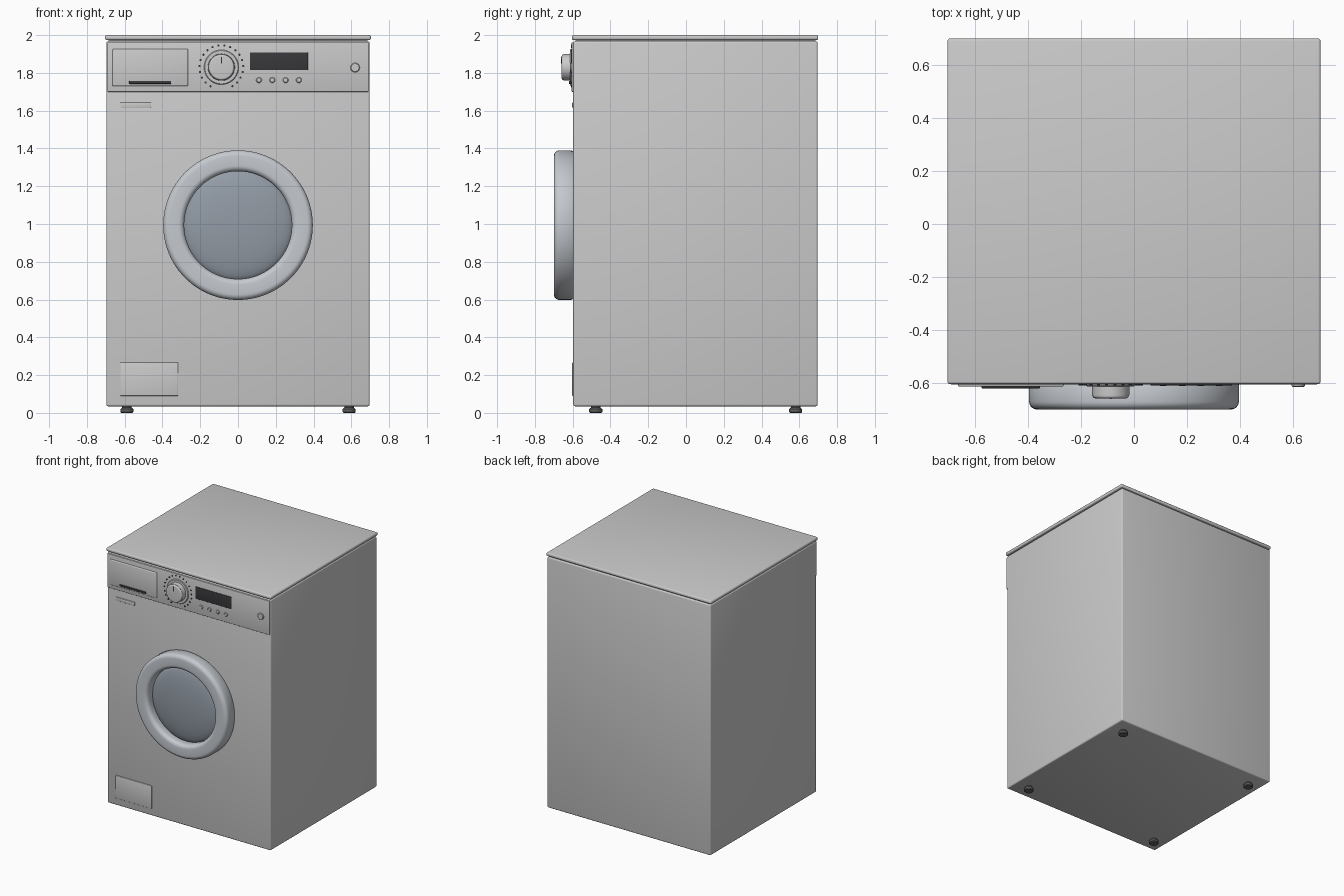
import bpy, bmesh, math
from mathutils import Vector

if "Cube" in bpy.data.objects:
    bpy.data.objects.remove(bpy.data.objects["Cube"])


def material(name, r, g, b):
    m = bpy.data.materials.new(name)
    m.diffuse_color = (r, g, b, 1)
    m.use_nodes = True
    m.node_tree.nodes["Principled BSDF"].inputs["Base Color"].default_value = m.diffuse_color
    return m


BLACK = material("black", 0.04, 0.04, 0.045)
RUBBER = material("rubber", 0.12, 0.12, 0.12)
RING = material("door_ring_grey", 0.56, 0.59, 0.63)
GLASS = material("smoked_glass", 0.29, 0.33, 0.38)


def finish(bm, name, mat=None):
    bmesh.ops.recalc_face_normals(bm, faces=bm.faces)
    me = bpy.data.meshes.new(name)
    bm.to_mesh(me)
    bm.free()
    ob = bpy.data.objects.new(name, me)
    bpy.context.collection.objects.link(ob)
    if mat:
        me.materials.append(mat)
    bpy.ops.object.select_all(action='DESELECT')
    ob.select_set(True)
    bpy.context.view_layer.objects.active = ob
    bpy.ops.object.shade_smooth_by_angle(angle=math.radians(35))
    return ob


def box(name, x, y, z, bevel=0.0, mat=None):
    """Box from (min, max) pairs with optional rounded edges."""
    bm = bmesh.new()
    bmesh.ops.create_cube(bm, size=1)
    for v in bm.verts:
        v.co = Vector([(a + b) / 2 + c * (b - a) for c, (a, b) in zip(v.co, (x, y, z))])
    if bevel:
        bmesh.ops.bevel(bm, geom=bm.edges[:], offset=bevel, segments=3,
                        profile=0.5, affect='EDGES')
    return finish(bm, name, mat)


def lathe(name, profile, centre, axis='Y', steps=48, mat=None):
    """Spin (radius, position along axis) points around Y or Z."""
    cx, c2 = centre
    bm = bmesh.new()
    if axis == 'Y':
        verts = [bm.verts.new((cx + r, p, c2)) for r, p in profile]
        cen, ax = (cx, 0, c2), (0, 1, 0)
    else:
        verts = [bm.verts.new((cx + r, c2, p)) for r, p in profile]
        cen, ax = (cx, c2, 0), (0, 0, 1)
    edges = [bm.edges.new(e) for e in zip(verts, verts[1:])]
    bmesh.ops.spin(bm, geom=verts + edges, cent=cen, axis=ax,
                   angle=math.tau, steps=steps, use_duplicate=False)
    bmesh.ops.remove_doubles(bm, verts=bm.verts, dist=1e-5)
    return finish(bm, name, mat)


def arc(r, p, rad, a0, a1, n=6):
    """Rounded corner points for a lathe profile."""
    return [(r + rad * math.cos(math.radians(a0 + (a1 - a0) * i / n)),
             p + rad * math.sin(math.radians(a0 + (a1 - a0) * i / n))) for i in range(n + 1)]


# Cabinet, dark seam core and worktop
box("cabinet", (-0.697, 0.697), (-0.597, 0.697), (0.035, 1.968), 0.01)
box("worktop_seam", (-0.685, 0.685), (-0.585, 0.685), (1.95, 1.98))
box("worktop", (-0.704, 0.704), (-0.604, 0.70), (1.974, 2.0), 0.009)

# Adjustable feet
for x in (-0.588, 0.588):
    for y in (-0.478, 0.58):
        lathe("foot", [(0, 0), (0.03, 0), (0.035, 0.006), (0.035, 0.02),
                       (0.025, 0.028), (0.025, 0.045), (0, 0.045)],
              (x, y), 'Z', 24, RUBBER)

# Control panel and detergent drawer
box("control_panel", (-0.692, 0.692), (-0.606, -0.58), (1.70, 1.962), 0.004)
box("detergent_drawer", (-0.665, -0.265), (-0.614, -0.59), (1.73, 1.926), 0.006)
box("drawer_grip", (-0.576, -0.354), (-0.62, -0.60), (1.742, 1.757), 0.002, BLACK)

# Programme knob with base ring, pointer and dial ticks
KX, KZ = -0.088, 1.83
lathe("knob_base", [(0, -0.60), (0.092, -0.60), (0.092, -0.609), (0.088, -0.613), (0, -0.613)],
      (KX, KZ))
lathe("knob", [(0, -0.60), (0.072, -0.60), (0.07, -0.648)] + arc(0.058, -0.648, 0.01, 0, -90)
      + [(0, -0.658)], (KX, KZ))
box("knob_pointer", (KX - 0.003, KX + 0.003), (-0.661, -0.65), (KZ + 0.02, KZ + 0.055), 0, BLACK)
TICKS = 20
for i in range(TICKS):
    a = math.radians(-60 + 300 * i / (TICKS - 1))
    x, z = KX + 0.116 * math.cos(a), KZ + 0.116 * math.sin(a)
    lathe("dial_tick", [(0, -0.60), (0.006, -0.60), (0.006, -0.609), (0, -0.609)],
          (x, z), 'Y', 10, BLACK)

# Display, option buttons and power button
box("display", (0.063, 0.37), (-0.61, -0.59), (1.815, 1.908), 0.002, BLACK)


def button(name, x, z, r, front):
    lathe(name, [(0, -0.60), (r, -0.60), (r, front + 0.004), (r - 0.004, front), (0, front)],
          (x, z), 'Y', 24)


for i in range(4):
    button("option_button", 0.111 + 0.0705 * i, 1.762, 0.015, -0.612)
button("power_button", 0.62, 1.828, 0.025, -0.615)

# Blank badge plate and filter hatch
box("badge_plate", (-0.623, -0.46), (-0.603, -0.59), (1.616, 1.643), 0.003)
box("filter_hatch", (-0.623, -0.317), (-0.603, -0.59), (0.09, 0.267), 0.004)

# Porthole door: rounded ring and domed glass
DOOR = (0, 0.994)
ring = ([(0.30, -0.59), (0.385, -0.59)] + arc(0.386, -0.607, 0.01, 0, 0, 1)[:1]
        + arc(0.366, -0.67, 0.03, 0, -90) + arc(0.315, -0.67, 0.03, -90, -180)
        + [(0.285, -0.62), (0.30, -0.59)])
lathe("door_ring", ring, DOOR, 'Y', 96, RING)
dome = [(0.29 * math.sin(t), -0.625 - 0.05 * math.cos(t))
        for t in (math.pi / 2 * i / 12 for i in range(13))]
lathe("door_glass", dome + [(0.29, -0.59), (0, -0.59)], DOOR, 'Y', 96, GLASS)
